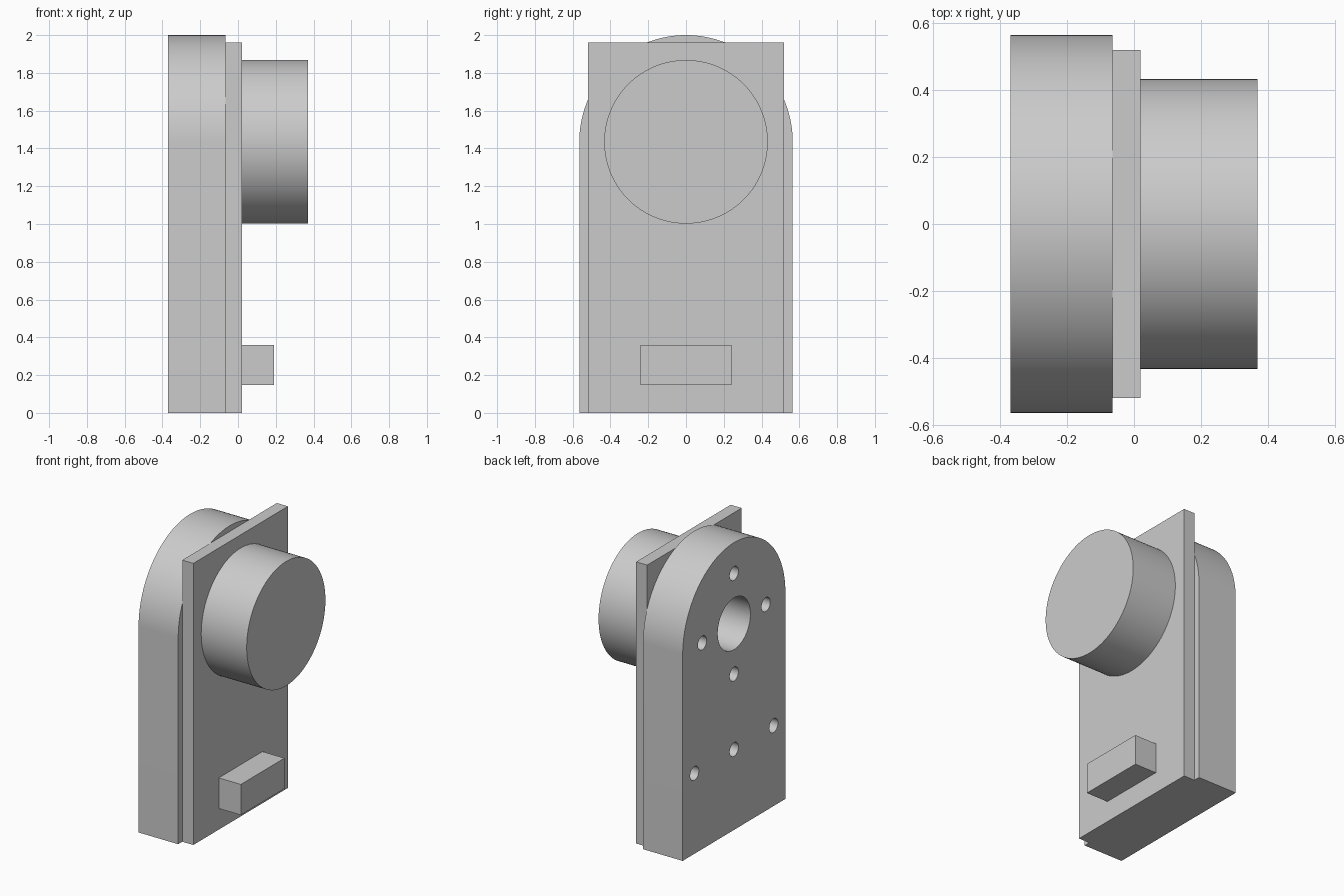
import bpy
import bmesh
import math
from mathutils import Matrix, Vector

cube = bpy.data.objects.get("Cube")
if cube:
    bpy.data.objects.remove(cube, do_unlink=True)

# Single grey material
GREY = 0.6
mat = bpy.data.materials.new("plain grey")
mat.use_nodes = True
mat.diffuse_color = (GREY, GREY, GREY, 1)
mat.node_tree.nodes["Principled BSDF"].inputs["Base Color"].default_value = (GREY, GREY, GREY, 1)

# Shared layers along x, and the common axis height
BACK, SEAM, FACE, TIP = -0.37, -0.065, 0.02, 0.37
AXIS_Z = 1.435
BODY_R = 0.565


def finish(bm, name):
    bmesh.ops.recalc_face_normals(bm, faces=bm.faces)
    mesh = bpy.data.meshes.new(name)
    bm.to_mesh(mesh)
    bm.free()
    mesh.materials.append(mat)
    obj = bpy.data.objects.new(name, mesh)
    bpy.context.collection.objects.link(obj)
    return obj


def smooth(obj):
    bpy.ops.object.select_all(action='DESELECT')
    obj.select_set(True)
    bpy.context.view_layer.objects.active = obj
    bpy.ops.object.shade_smooth_by_angle(angle=math.radians(30))


def box(name, x0, x1, half_y, z0, z1):
    bm = bmesh.new()
    size = Matrix.Diagonal((x1 - x0, 2 * half_y, z1 - z0, 1))
    place = Matrix.Translation(((x0 + x1) / 2, 0, (z0 + z1) / 2))
    bmesh.ops.create_cube(bm, size=1, matrix=place @ size)
    return finish(bm, name)


def add_cylinder(bm, x0, x1, y, z, radius, segments):
    place = Matrix.Translation(((x0 + x1) / 2, y, z)) @ Matrix.Rotation(math.pi / 2, 4, 'Y')
    bmesh.ops.create_cone(bm, cap_ends=True, segments=segments, radius1=radius,
                          radius2=radius, depth=x1 - x0, matrix=place)


# Arched housing: straight sides with a half-round top
bm = bmesh.new()
steps = 64
outline = [(-BODY_R, 0), (BODY_R, 0)]
for i in range(steps + 1):
    a = math.pi * i / steps
    outline.append((BODY_R * math.cos(a), AXIS_Z + BODY_R * math.sin(a)))
face = bm.faces.new([bm.verts.new((BACK, y, z)) for y, z in outline])
walls = bmesh.ops.extrude_face_region(bm, geom=[face])
bmesh.ops.translate(bm, vec=Vector((SEAM - BACK, 0, 0)),
                    verts=[v for v in walls["geom"] if isinstance(v, bmesh.types.BMVert)])
housing = finish(bm, "arched_housing")

# Holes: central bore, ring of four, lower row of three
bm = bmesh.new()
holes = [(0, AXIS_Z, 0.18, 64)]
for i in range(4):
    a = i * math.pi / 2
    holes.append((0.35 * math.cos(a), AXIS_Z + 0.35 * math.sin(a), 0.048, 32))
holes += [(y, 0.56, 0.048, 32) for y in (-0.435, 0, 0.435)]
for y, z, radius, segments in holes:
    add_cylinder(bm, BACK - 0.1, SEAM + 0.1, y, z, radius, segments)
cutter = finish(bm, "hole_cutter")
cutter.hide_render = True

cut = housing.modifiers.new("holes", 'BOOLEAN')
cut.operation = 'DIFFERENCE'
cut.solver = 'EXACT'
cut.object = cutter
bpy.context.view_layer.objects.active = housing
bpy.ops.object.modifier_apply(modifier=cut.name)
bpy.data.objects.remove(cutter, do_unlink=True)
smooth(housing)

# Flat mounting plate
box("mounting_plate", SEAM, FACE, 0.52, 0, 1.96)

# Large round drum
bm = bmesh.new()
add_cylinder(bm, FACE, TIP, 0, AXIS_Z, 0.433, 128)
smooth(finish(bm, "round_drum"))

# Small connector block
box("connector_block", FACE, 0.19, 0.24, 0.147, 0.36)
